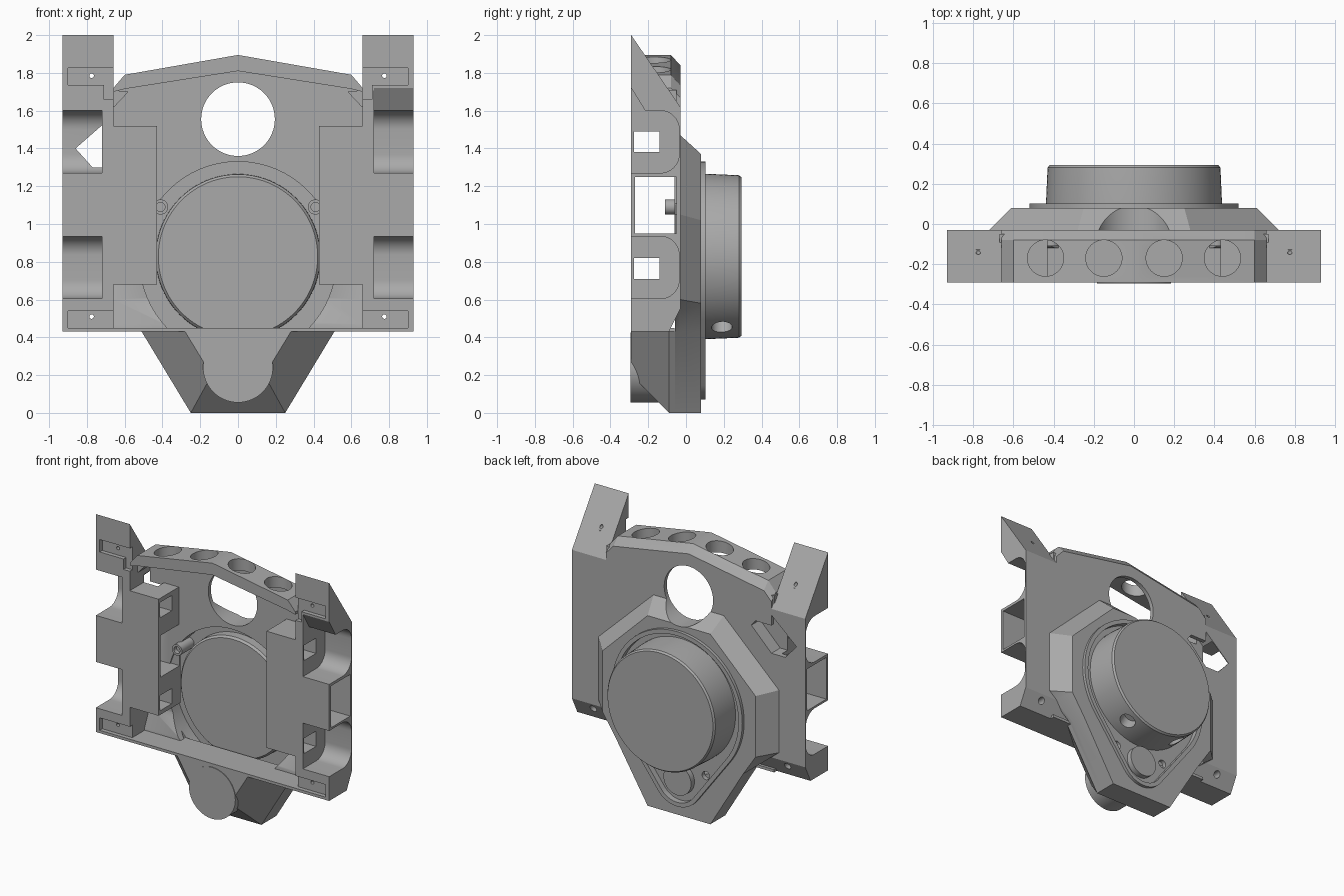
import bpy, bmesh, math
from mathutils import Vector

old = bpy.data.objects.get("Cube")
if old:
    bpy.data.objects.remove(old, do_unlink=True)

grey = bpy.data.materials.new("plain grey")
grey.use_nodes = True
grey.diffuse_color = (0.4, 0.4, 0.4, 1)
grey.node_tree.nodes["Principled BSDF"].inputs["Base Color"].default_value = (0.4, 0.4, 0.4, 1)
parts = []


def loft(name, axis, sections, helper=False):
    """Join (position, outline) sections along an axis and cap both ends."""
    place = {"x": lambda p, u, w: (p, u, w),
             "y": lambda p, u, w: (u, p, w),
             "z": lambda p, u, w: (u, w, p)}[axis]
    bm = bmesh.new()
    rings = [[bm.verts.new(place(p, u, w)) for u, w in outline] for p, outline in sections]
    n = len(rings[0])
    for a, b in zip(rings, rings[1:]):
        for i in range(n):
            bm.faces.new((a[i], a[(i + 1) % n], b[(i + 1) % n], b[i]))
    bm.faces.new(rings[0])
    bm.faces.new(rings[-1])
    bmesh.ops.recalc_face_normals(bm, faces=bm.faces)
    mesh = bpy.data.meshes.new(name)
    bm.to_mesh(mesh)
    bm.free()
    mesh.materials.append(grey)
    obj = bpy.data.objects.new(name, mesh)
    bpy.context.collection.objects.link(obj)
    obj.hide_render = helper
    if not helper:
        parts.append(obj)
    return obj


def prism(axis, start, end, outline, name="cutter", helper=True):
    return loft(name, axis, [(start, outline), (end, outline)], helper)


def rect(u0, u1, w0, w1):
    return [(u0, w0), (u1, w0), (u1, w1), (u0, w1)]


def arc(u, w, r, a0=0, a1=360, n=64):
    count = n if a1 - a0 == 360 else n + 1
    return [(u + r * math.cos(math.radians(a0 + (a1 - a0) * i / n)),
             w + r * math.sin(math.radians(a0 + (a1 - a0) * i / n))) for i in range(count)]


def mirrored(half):
    return half + [(-u, w) for u, w in reversed(half)]


def combine(obj, tools, operation="DIFFERENCE"):
    """Apply booleans in order and remove the helpers."""
    for tool in tools:
        mod = obj.modifiers.new("cut", "BOOLEAN")
        mod.operation, mod.solver, mod.object = operation, "EXACT", tool
    bpy.context.view_layer.update()
    graph = bpy.context.evaluated_depsgraph_get()
    mesh = bpy.data.meshes.new_from_object(obj.evaluated_get(graph))
    obj.modifiers.clear()
    obj.data = mesh
    for tool in tools:
        bpy.data.objects.remove(tool, do_unlink=True)


def teardrop(inset):
    """Large upper circle joined by tangents to a small lower circle."""
    big, small = 0.52 - inset, 0.19 - inset
    tilt = math.degrees(math.asin((big - small) / 0.55))
    return arc(0, 0.81, big, -tilt, 180 + tilt, 56) + arc(0, 0.26, small, 180 + tilt, 360 - tilt, 24)


def slanted_opening():
    return prism("y", -0.13, 0.04, [(-0.86, 1.4), (-0.62, 1.61), (-0.5, 1.46),
                                    (-0.66, 1.3), (-0.77, 1.3)])


# Side frames: post, inner panel, outer notches, tunnels and mounting recesses
for side, label in ((1, "left"), (-1, "right")):
    def across(x0, x1, outline):
        return prism("x", side * x0, side * x1, outline)

    def front(y0, y1, outline):
        return prism("y", y0, y1, [(side * u, w) for u, w in outline])

    frame = prism("x", side * 0.66, side * 0.93,
                  [(-0.29, 0.43), (-0.09, 0.43), (-0.03, 0.55), (-0.03, 1.62), (-0.29, 2)],
                  label + "_side_frame", False)
    combine(frame, [across(0.43, 0.7, rect(-0.29, -0.04, 0.68, 1.52))], "UNION")
    cuts = []
    for low in (0.605, 1.27):
        high = low + 0.33
        notch = ([(-0.35, low)] + arc(-0.136, low + 0.1, 0.1, -90, 0, 12)
                 + arc(-0.136, high - 0.1, 0.1, 0, 90, 12) + [(-0.35, high)])
        cuts.append(across(0.72, 1, notch))
    for z0, z1, y0, y1 in ((0.95, 1.25, -0.27, -0.05), (1.38, 1.49, -0.275, -0.14),
                           (0.71, 0.82, -0.275, -0.14)):
        cuts.append(across(0.3, 1, rect(y0, y1, z0, z1)))
    cuts.append(front(-0.35, -0.26, [(0.6, 1.66), (0.71, 1.66), (0.71, 1.735), (0.9, 1.735),
                                     (0.9, 1.825), (0.6, 1.825)]))
    cuts.append(front(-0.35, -0.26, rect(0.6, 0.9, 0.45, 0.54)))
    for z in (0.51, 1.785):
        cuts.append(front(-0.4, 0.1, arc(0.775, z, 0.012, n=16)))
        cuts.append(front(-0.13, 0.1, arc(0.775, z, 0.024, n=24)))
    if side > 0:
        cuts.append(across(0.72, 1, [(-0.35, 1.72), (-0.29, 1.72), (-0.21, 1.59), (-0.35, 1.59)]))
    else:
        cuts.append(slanted_opening())
    combine(frame, cuts)

    # Corner gusset under the arch
    prism("y", -0.2, -0.05, [(side * 0.58, 1.7), (side * 0.67, 1.71), (side * 0.67, 1.62),
                             (side * 0.655, 1.62)], label + "_gusset", False)

    # Hollow screw boss
    boss = prism("y", -0.11, 0.04, arc(side * 0.41, 1.09, 0.04, n=32), label + "_screw_boss", False)
    combine(boss, [prism("y", -0.2, -0.08, arc(side * 0.41, 1.09, 0.024, n=24))])

# Arched top rail with vertical lightening holes
rail = loft("top_arch", "y", [
    (-0.29, mirrored([(0.66, 1.5), (0.66, 1.72), (0.6, 1.79), (0, 1.895)])[:-1][:3]
     + [(0, 1.895), (-0.6, 1.79), (-0.66, 1.72), (-0.66, 1.5)]),
    (-0.08, [(0.66, 1.5), (0.66, 1.72), (0.6, 1.79), (0, 1.895),
             (-0.6, 1.79), (-0.66, 1.72), (-0.66, 1.5)]),
    (-0.03, [(0.66, 1.5), (0.66, 1.67), (0.6, 1.735), (0, 1.84),
             (-0.6, 1.735), (-0.66, 1.67), (-0.66, 1.5)])])
combine(rail, [prism("y", -0.4, -0.06, [(0.7, 1.4), (0.7, 1.69), (0.6, 1.715), (0, 1.81),
                                        (-0.6, 1.715), (-0.7, 1.69), (-0.7, 1.4)])]
        + [prism("z", 1.6, 2, arc(x, -0.17, 0.09, n=48)) for x in (-0.44, -0.15, 0.15, 0.44)]
        + [prism("y", -0.4, 0.2, arc(0, 1.555, 0.195))])

# Back wall, chamfered housing and its pockets
body = prism("x", -0.66, 0.66, [(-0.12, 0.43), (-0.09, 0.43), (-0.03, 0.55), (-0.03, 1.5),
                                (-0.06, 1.5), (-0.06, 0.6), (-0.12, 0.47)], "back_housing", False)
base = mirrored([(0.28, 1.47), (0.72, 1.05), (0.72, 0.6), (0.51, 0.43), (0.25, 0)])
crown = mirrored([(0.25, 1.37), (0.61, 1.02), (0.61, 0.58), (0.51, 0.43), (0.25, 0)])
combine(body, [loft("cutter", "y", [(-0.058, base), (-0.03, base), (0.08, crown)], True)], "UNION")
combine(body, [prism("y", -0.3, 0.03, arc(0, 0.81, 0.52)),
               prism("y", 0.06, 0.3, teardrop(0.03)),
               prism("y", -0.4, 0.2, arc(0, 1.555, 0.195)),
               slanted_opening()]
        + [prism("y", 0.03, 0.2, arc(x, 0.33, 0.03, n=24)) for x in (-0.2, 0.2)])

# Raised teardrop rim on the back
rim = prism("y", 0.075, 0.102, teardrop(0), "teardrop_rim", False)
combine(rim, [prism("y", 0, 0.2, teardrop(0.03))])

# Drum with two radial holes low on its wall
drum = loft("drum", "y", [(y, arc(0, 0.828, r, n=96)) for y, r in
                          ((-0.045, 0.422), (-0.03, 0.435), (0.1, 0.438),
                           (0.28, 0.43), (0.293, 0.42))])
holes = []
for side in (-1, 1):
    hole = prism("z", -0.55, -0.36, arc(0, 0, 0.055, n=32))
    hole.location = (0, 0.19, 0.828)
    hole.rotation_euler = (0, -side * math.radians(30), 0)
    holes.append(hole)
combine(drum, holes)

# Tapered nose with front cylinder and small rear pin
root = mirrored([(0.51, 0.43), (0.25, 0)])
loft("lower_nose", "y", [(-0.29, mirrored([(0.28, 0.43), (0.14, 0.2)])), (-0.09, root), (-0.05, root)])
prism("y", -0.295, -0.05, arc(0, 0.24, 0.185), "nose_cylinder", False)
prism("y", 0.03, 0.1, arc(0, 0.26, 0.11, n=48), "rear_pin", False)

# Thin shelf across the bottom
prism("x", -0.66, 0.66, rect(-0.29, -0.06, 0.43, 0.45), "bottom_shelf", False)

bpy.ops.object.select_all(action="DESELECT")
for part in parts:
    part.select_set(True)
bpy.context.view_layer.objects.active = parts[0]
bpy.ops.object.shade_smooth_by_angle(angle=math.radians(25))
